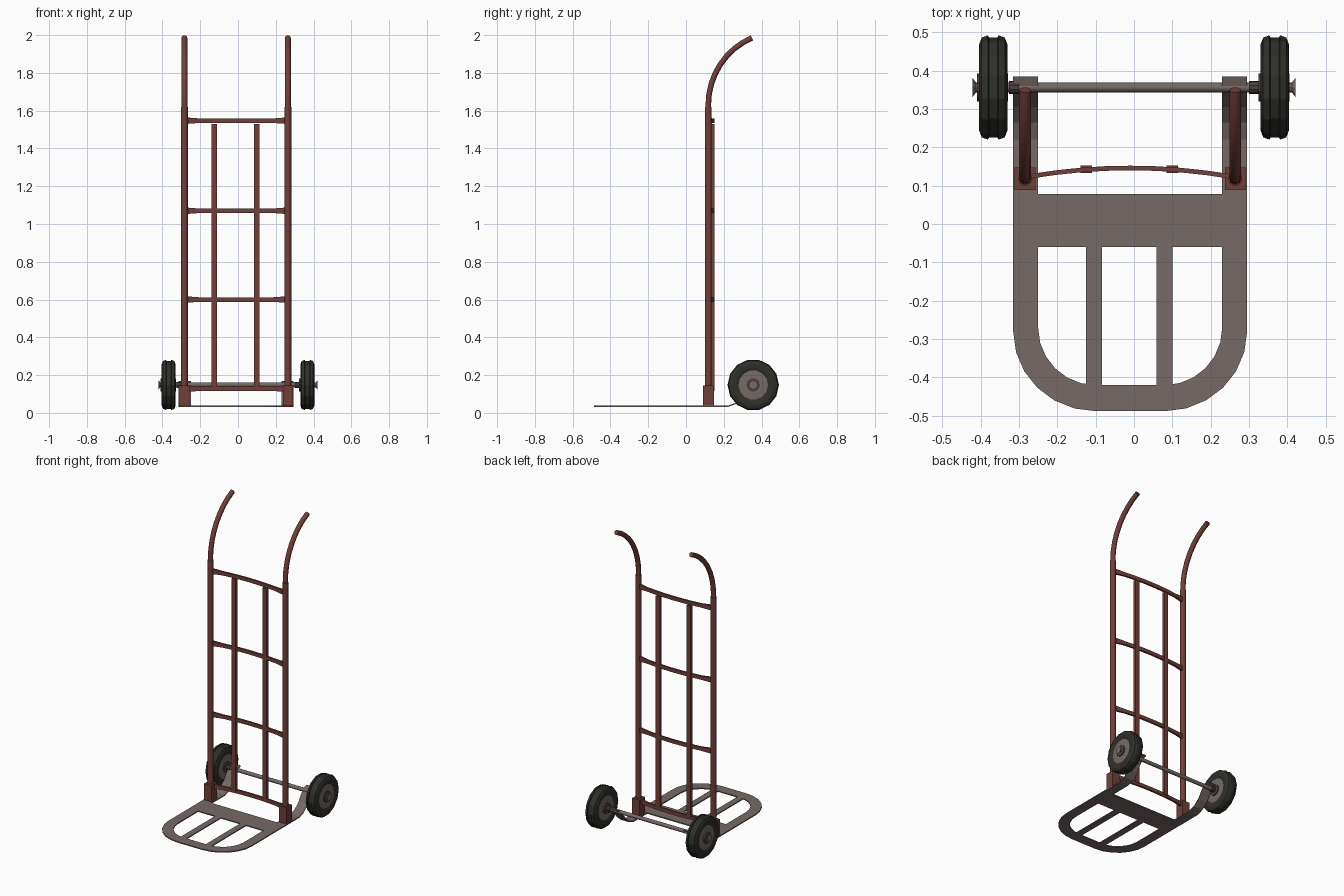
import bpy, bmesh, math
from mathutils import Vector, Matrix

if "Cube" in bpy.data.objects:
    bpy.data.objects.remove(bpy.data.objects["Cube"])

def mat(name, rgb):
    m = bpy.data.materials.new(name)
    m.diffuse_color = (*rgb, 1)
    m.use_nodes = True
    m.node_tree.nodes["Principled BSDF"].inputs["Base Color"].default_value = m.diffuse_color
    return m

RED = mat("worn_red_paint", (0.165, 0.05, 0.042))
GREY = mat("bare_metal", (0.18, 0.142, 0.132))
TYRE = mat("black_rubber", (0.028, 0.03, 0.023))
DARK = mat("dark_steel", (0.07, 0.055, 0.05))
CX = -0.01            # frame centre
POST = 0.274          # half spacing of the posts
AXLE_Y, AXLE_Z = 0.356, 0.148

def finish(name, bm, m, smooth=False):
    bmesh.ops.recalc_face_normals(bm, faces=bm.faces)
    me = bpy.data.meshes.new(name)
    bm.to_mesh(me)
    bm.free()
    me.materials.append(m)
    ob = bpy.data.objects.new(name, me)
    bpy.context.collection.objects.link(ob)
    if smooth:
        bpy.ops.object.select_all(action='DESELECT')
        ob.select_set(True)
        bpy.context.view_layer.objects.active = ob
        bpy.ops.object.shade_smooth_by_angle(angle=math.radians(50))
    return ob

def box(name, lo, hi, m):
    bm = bmesh.new()
    lo, hi = Vector(lo), Vector(hi)
    bmesh.ops.create_cube(bm, size=1, matrix=Matrix.Translation((lo + hi) / 2) @ Matrix.Diagonal((*(hi - lo), 1)))
    return finish(name, bm, m)

def sweep(name, sections, m, smooth=False):
    """Skin closed cross-sections into a capped solid."""
    bm = bmesh.new()
    rings = [[bm.verts.new(p) for p in s] for s in sections]
    n = len(rings[0])
    for a, b in zip(rings, rings[1:]):
        for i in range(n):
            j = (i + 1) % n
            bm.faces.new((a[i], a[j], b[j], b[i]))
    bm.faces.new(rings[0])
    bm.faces.new(rings[-1][::-1])
    return finish(name, bm, m, smooth)

def tube_yz(name, x, path, r, m, n=10):
    """Round tube along a path of (y, z) points at constant x."""
    secs = []
    for i, (y, z) in enumerate(path):
        a, b = path[max(i - 1, 0)], path[min(i + 1, len(path) - 1)]
        t = Vector((0, b[0] - a[0], b[1] - a[1])).normalized()
        side = t.cross(Vector((1, 0, 0)))
        secs.append([Vector((x, y, z)) + r * (math.cos(k * math.tau / n) * Vector((1, 0, 0))
                     + math.sin(k * math.tau / n) * side) for k in range(n)])
    return sweep(name, secs, m, True)

def lathe_x(name, profile, m, n=14, smooth=False):
    """Turn (x, radius) points about the axle."""
    secs = [[(x, AXLE_Y + r * math.cos(k * math.tau / n), AXLE_Z + r * math.sin(k * math.tau / n))
             for k in range(n)] for x, r in profile]
    return sweep(name, secs, m, smooth)

# toe plate: U-shaped rim with rounded corners
def u_path(hw, yc, rx, ry):
    left = [(-hw, 0.10)]
    for k in range(7):
        a = math.pi + k * math.pi / 12
        left.append((-(hw - rx) + rx * math.cos(a), yc + ry * math.sin(a)))
    return left + [(-x, y) for x, y in reversed(left)]

T0, T1 = 0.031, 0.038
outer, inner = u_path(0.305, -0.28, 0.215, 0.208), u_path(0.24, -0.27, 0.15, 0.15)
sweep("toe_plate_rim", [[(CX + o[0], o[1], T0), (CX + o[0], o[1], T1),
                         (CX + i[0], i[1], T1), (CX + i[0], i[1], T0)]
                        for o, i in zip(outer, inner)], GREY)
box("toe_plate_back", (-0.25, -0.06, T0), (0.23, 0.078, T1), GREY)
for x in (-0.104, 0.08):
    box("toe_plate_slat", (x - 0.021, -0.425, T0), (x + 0.021, -0.06, T1), GREY)

for s, side in ((-1, "left"), (1, "right")):
    x = CX + s * POST
    # upright post, foot socket and curved handle
    tube_yz(side + "_post", x, [(0.118, 0.04), (0.118, 1.62)], 0.0185, RED)
    box(side + "_foot_socket", (x - 0.027, 0.089, 0.035), (x + 0.027, 0.147, 0.145), RED)
    path = [(0.118, 1.6)]
    for k in range(9):
        a = k / 8 * math.radians(68)
        path.append((0.118 + 0.37 * (1 - math.cos(a)), 1.63 + 0.383 * math.sin(a)))
    tube_yz(side + "_handle", x, path, 0.0155, RED)

    # bracket strip rising from the toe plate to the axle
    xb = CX + s * 0.2725
    strip = [(0.10, 0.0345), (0.22, 0.0345), (0.265, 0.05), (0.305, 0.085),
             (0.335, 0.13), (0.355, 0.155), (0.385, 0.165)]
    sweep(side + "_axle_bracket", [[(xb - 0.0325, y, z - 0.0035), (xb + 0.0325, y, z - 0.0035),
                                    (xb + 0.0325, y, z + 0.0035), (xb - 0.0325, y, z + 0.0035)]
                                   for y, z in strip], GREY)

    # wheel: tyre with two grooves, rim and hub
    w = s * 0.367
    half = [(-0.030, 0.075), (-0.036, 0.092), (-0.037, 0.112), (-0.030, 0.130), (-0.014, 0.136), (-0.011, 0.130)]
    prof = half + [(-a, r) for a, r in reversed(half)]
    lathe_x(side + "_tyre", [(w + a, r) for a, r in prof], TYRE)
    lathe_x(side + "_rim", [(w - 0.033, 0.045), (w - 0.031, 0.080), (w + 0.031, 0.080), (w + 0.033, 0.045)], GREY)
    lathe_x(side + "_hub", [(w - 0.043, 0.036), (w + 0.039, 0.036)], DARK, 10)
    lathe_x(side + "_axle_nut", [(s * 0.405, 0.013), (s * 0.412, 0.013), (s * 0.421, 0.025)], GREY, 8)
    lathe_x(side + "_axle_collar", [(s * 0.30, 0.017), (s * 0.326, 0.017)], DARK, 10)

lathe_x("axle", [(-0.418, 0.0125), (0.418, 0.0125)], GREY, 10, True)

# bowed cross bars between the posts
for z in (0.128, 0.60, 1.07, 1.547):
    secs = []
    for k in range(9):
        u = k / 4 - 1
        x, y = CX + u * 0.262, 0.124 + 0.022 * (1 - u * u)
        h = 0.017 if abs(u) == 1 else 0.012
        secs.append([(x, y - 0.006, z - h), (x, y + 0.006, z - h), (x, y + 0.006, z + h), (x, y - 0.006, z + h)])
    sweep("cross_bar", secs, RED)

# vertical slats
for x in (-0.125, 0.10):
    box("back_slat", (x - 0.015, 0.133, 0.13), (x + 0.015, 0.152, 1.53), RED)
